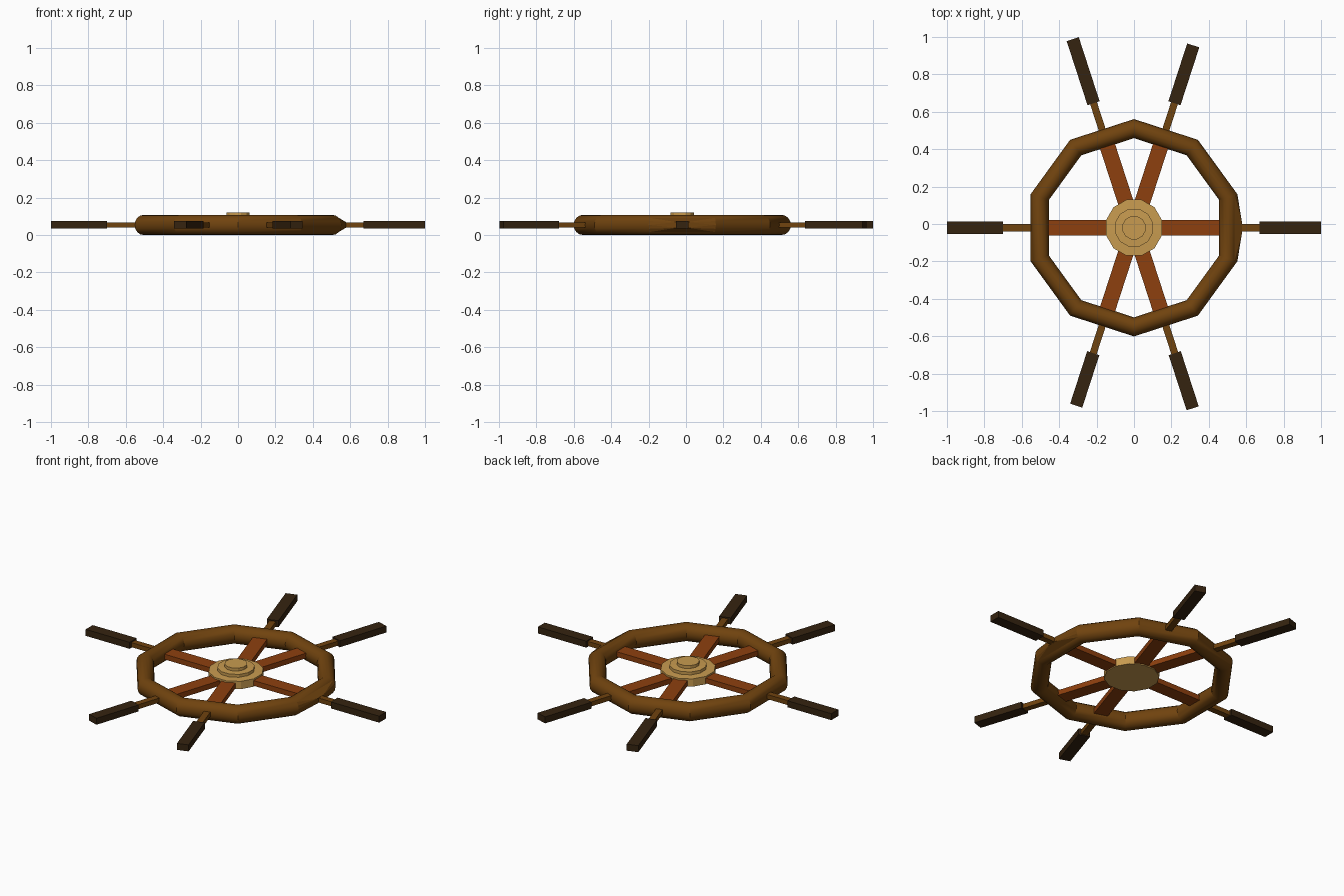
import bpy, bmesh, math
from mathutils import Vector, Matrix

if "Cube" in bpy.data.objects:
    bpy.data.objects.remove(bpy.data.objects["Cube"])

CY, CZ = -0.02, 0.054          # wheel centre
RING_R, TUBE = 0.53, 0.051


def mat(name, rgb):
    m = bpy.data.materials.new(name)
    m.diffuse_color = (*rgb, 1)
    m.use_nodes = True
    m.node_tree.nodes["Principled BSDF"].inputs["Base Color"].default_value = m.diffuse_color
    return m


RING = mat("ring_brown", (0.162, 0.056, 0.0045))
SPOKE = mat("red_brown", (0.27, 0.051, 0.0045))
HUB = mat("pale_wood", (0.58, 0.33, 0.08))
GRIP = mat("dark_wood", (0.036, 0.017, 0.005))


def add(name, bm, material):
    bmesh.ops.recalc_face_normals(bm, faces=bm.faces)
    me = bpy.data.meshes.new(name)
    bm.to_mesh(me)
    bm.free()
    me.materials.append(material)
    ob = bpy.data.objects.new(name, me)
    bpy.context.collection.objects.link(ob)
    return ob


def bar(name, angle, r0, r1, width, z0, z1, material):
    """Box running outward from the wheel centre along an angle (degrees)."""
    bm = bmesh.new()
    bmesh.ops.create_cube(bm, size=1)
    bmesh.ops.scale(bm, vec=(r1 - r0, width, z1 - z0), verts=bm.verts)
    bmesh.ops.translate(bm, vec=((r0 + r1) / 2, 0, (z0 + z1) / 2), verts=bm.verts)
    bmesh.ops.rotate(bm, matrix=Matrix.Rotation(math.radians(angle), 3, 'Z'), verts=bm.verts)
    bmesh.ops.translate(bm, vec=(0, CY, 0), verts=bm.verts)
    return add(name, bm, material)


# ten-sided outer ring with a round tube section
bpy.ops.mesh.primitive_torus_add(major_segments=10, minor_segments=16,
                                 major_radius=RING_R, minor_radius=TUBE,
                                 location=(0, CY, CZ),
                                 rotation=(0, 0, math.radians(18)))
ring = bpy.context.object
ring.name = "outer_ring"
ring.scale.z = CZ / TUBE
ring.data.materials.append(RING)
bpy.ops.object.shade_smooth_by_angle(angle=math.radians(25))

# shallow swelling where the ring meets the right-hand handle
bm = bmesh.new()
for side in (-18, 18):
    for k in range(-2, 3):
        t = math.radians(k * 22.5)
        r = RING_R + TUBE * math.cos(t)
        a = math.radians(side)
        bm.verts.new((r * math.cos(a), CY + r * math.sin(a), CZ + CZ * math.sin(t)))
for dy in (-0.03, 0.03):
    for dz in (-0.015, 0.015):
        bm.verts.new((0.577, CY + dy, CZ + dz))
bmesh.ops.convex_hull(bm, input=bm.verts)
add("ring_swelling", bm, RING)

# spokes, thin rods and grips: angle, grip start, grip end
for i, (a, g0, g1) in enumerate([(0, 0.67, 1.0), (72, 0.70, 1.025), (108, 0.70, 1.06),
                                 (180, 0.70, 1.0), (252, 0.705, 1.0), (288, 0.705, 1.015)]):
    bar(f"spoke_{i}", a, 0.05, 0.50, 0.084, 0.038, 0.07, SPOKE)
    bar(f"rod_{i}", a, 0.48, g0 + 0.02, 0.038, 0.04, 0.068, RING)
    bar(f"grip_{i}", a, g0, g1, 0.068, 0.035, 0.075, GRIP)

# stepped hub: one outline swept from bottom to top
bm = bmesh.new()
N = 12
profile = [(0.155, 0.032), (0.155, 0.08), (0.105, 0.082), (0.105, 0.1),
           (0.064, 0.102), (0.064, 0.12)]
rings = []
for r, z in profile:
    rings.append([bm.verts.new((r * math.cos((k + 0.5) * math.tau / N),
                                CY + r * math.sin((k + 0.5) * math.tau / N), z))
                  for k in range(N)])
for lo, hi in zip(rings, rings[1:]):
    for k in range(N):
        n = (k + 1) % N
        bm.faces.new((lo[k], lo[n], hi[n], hi[k]))
bm.faces.new(rings[0][::-1])
bm.faces.new(rings[-1])
add("hub", bm, HUB)
